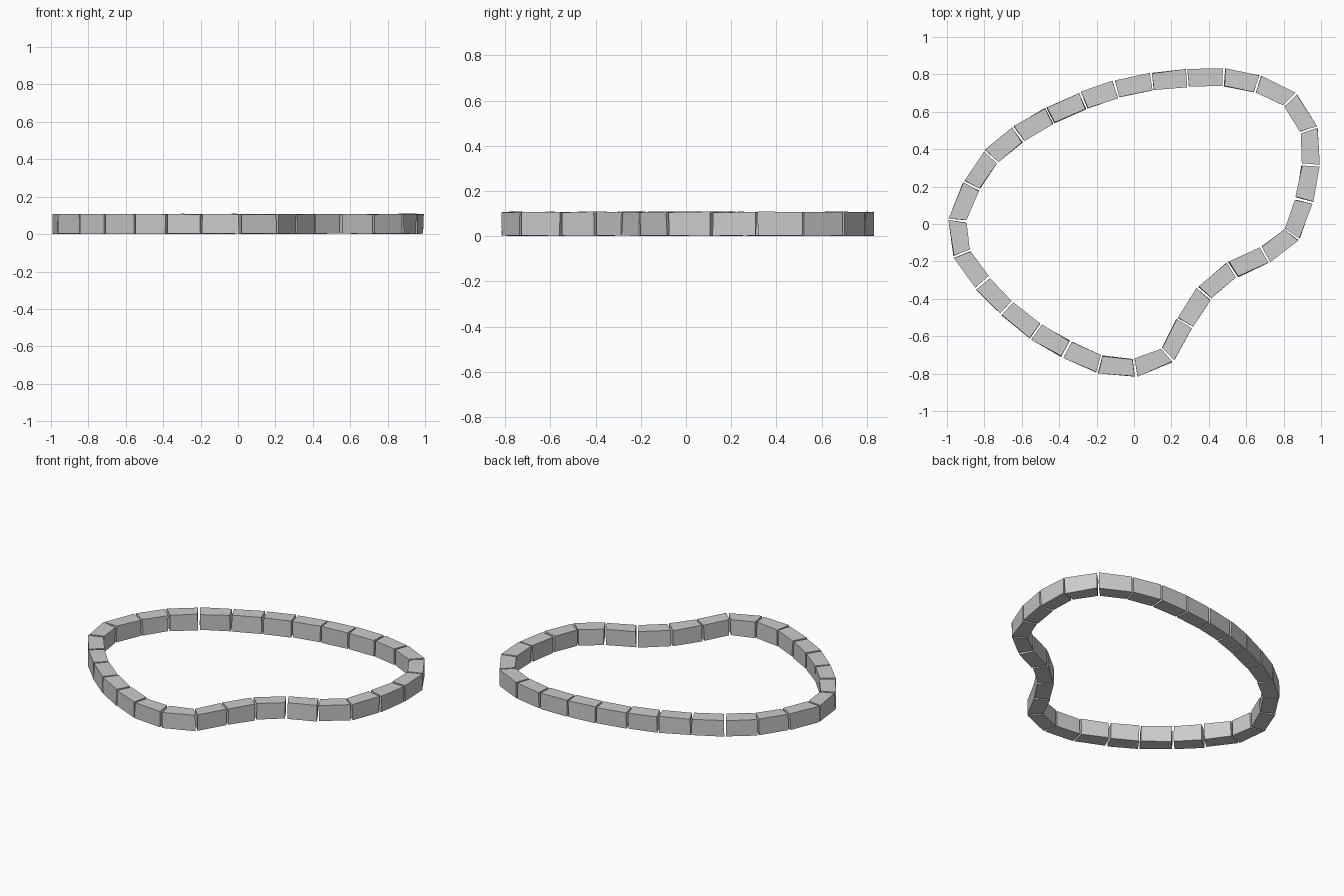
import bpy, random
from mathutils import Vector

if "Cube" in bpy.data.objects:
    bpy.data.objects.remove(bpy.data.objects["Cube"])

random.seed(4)
HALF_WIDTH = 0.047
HALF_GAP = 0.006
HEIGHT = 0.105

# Centre-line points at the joints between stones, clockwise from the left
joints = [Vector(p) for p in (
    (-.945, .02), (-.87, .205), (-.765, .36), (-.62, .48), (-.45, .58), (-.27, .66), (-.095, .72),
    (.095, .76), (.285, .78), (.48, .785), (.66, .75), (.835, .665), (.935, .505), (.945, .315),
    (.91, .125), (.845, -.055), (.70, -.165), (.525, -.245), (.375, -.37), (.27, -.53), (.18, -.70),
    (.005, -.77), (-.185, -.75), (-.36, -.67), (-.525, -.575), (-.68, -.45), (-.81, -.315), (-.92, -.16))]
n = len(joints)


def mitre(i):
    """Outward direction at a joint, halfway between its two neighbours."""
    t = ((joints[i] - joints[i - 1]).normalized() + (joints[(i + 1) % n] - joints[i]).normalized()).normalized()
    return Vector((-t.y, t.x))


def edging_stone(i):
    """One six-sided stone with mitred, slightly uneven ends."""
    j = (i + 1) % n
    along = (joints[j] - joints[i]).normalized() * HALF_GAP
    a, b = joints[i] + along, joints[j] - along
    ma, mb = mitre(i) * HALF_WIDTH, mitre(j) * HALF_WIDTH
    ring = [a + ma, b + mb, b - mb, a - ma]
    verts = []
    for z in (0.0, HEIGHT):
        for p in ring:
            r = [random.uniform(-0.003, 0.003) for _ in range(2)]
            verts.append((p.x + r[0], p.y + r[1], z + random.uniform(0, 0.004)))
    faces = [(0, 1, 2, 3), (7, 6, 5, 4)]
    faces += [(k, k + 4, (k + 1) % 4 + 4, (k + 1) % 4) for k in range(4)]
    mesh = bpy.data.meshes.new("edging_stone")
    mesh.from_pydata(verts, [], faces)
    mesh.update()
    obj = bpy.data.objects.new(f"edging_stone_{i + 1}", mesh)
    bpy.context.collection.objects.link(obj)


# Closed border of separate stones
for i in range(n):
    edging_stone(i)
